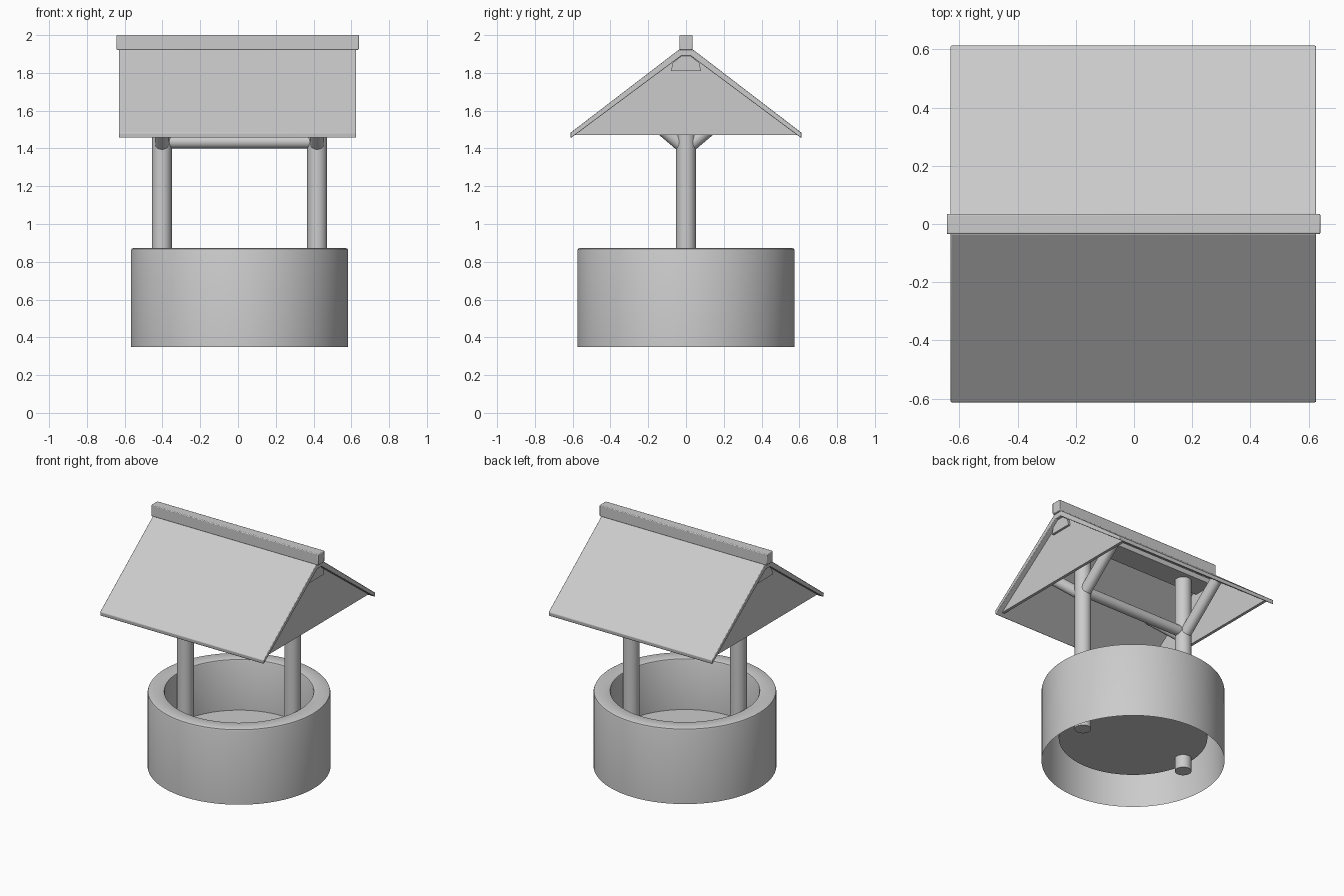
import bpy, bmesh, math
from mathutils import Vector

if "Cube" in bpy.data.objects:
    bpy.data.objects.remove(bpy.data.objects["Cube"])

CX = 0.008  # centre of the well and posts along x


def finish(name, bm, bevel=0.0):
    bmesh.ops.recalc_face_normals(bm, faces=bm.faces)
    me = bpy.data.meshes.new(name)
    bm.to_mesh(me)
    bm.free()
    ob = bpy.data.objects.new(name, me)
    bpy.context.collection.objects.link(ob)
    if bevel:
        m = ob.modifiers.new("bevel", 'BEVEL')
        m.width, m.segments, m.limit_method = bevel, 2, 'ANGLE'
    bpy.context.view_layer.objects.active = ob
    ob.select_set(True)
    bpy.ops.object.shade_smooth_by_angle(angle=math.radians(35))
    ob.select_set(False)
    return ob


def rod(name, a, b, r):
    a, b = Vector(a), Vector(b)
    bm = bmesh.new()
    mat = (b - a).to_track_quat('Z', 'Y').to_matrix().to_4x4()
    mat.translation = (a + b) / 2
    bmesh.ops.create_cone(bm, cap_ends=True, segments=32, radius1=r, radius2=r,
                          depth=(b - a).length, matrix=mat)
    return finish(name, bm)


def prism(name, profile, x0, x1, bevel=0.0):
    """Extrude a (y, z) outline along x."""
    bm = bmesh.new()
    f = bm.faces.new([bm.verts.new((x0, y, z)) for y, z in profile])
    ext = bmesh.ops.extrude_face_region(bm, geom=[f])
    bmesh.ops.translate(bm, vec=(x1 - x0, 0, 0),
                        verts=[v for v in ext['geom'] if isinstance(v, bmesh.types.BMVert)])
    return finish(name, bm, bevel)


# Well wall: lathed open-bottomed shell with rounded rim and inner floor
N = 96
section = [(0.575, 0.35), (0.575, 0.858), (0.5715, 0.8685), (0.562, 0.873),
           (0.478, 0.873), (0.4705, 0.8695), (0.467, 0.862), (0.467, 0.52)]
bm = bmesh.new()
rings = [[bm.verts.new((CX + r * math.cos(2 * math.pi * i / N),
                        r * math.sin(2 * math.pi * i / N), z)) for i in range(N)]
         for r, z in section]
for lo, hi in zip(rings, rings[1:]):
    for i in range(N):
        j = (i + 1) % N
        bm.faces.new((lo[i], lo[j], hi[j], hi[i]))
bm.faces.new(rings[-1])
finish("well_wall", bm)

# Posts with a pair of braces each
for side, x in (("left", CX - 0.411), ("right", CX + 0.411)):
    rod(side + "_post", (x, 0, 0.43), (x, 0, 1.86), 0.0525)
    for end, s in (("front", -1), ("back", 1)):
        rod(f"{side}_{end}_brace", (x, 0, 1.40), (x, s * 0.325, 1.675), 0.0375)

# Axle between the posts
rod("axle", (CX - 0.41, 0, 1.435), (CX + 0.41, 0, 1.435), 0.035)

# Roof panels as one folded slab
half = [(0.61, 1.455), (0.613, 1.482), (0.035, 1.925)]
inner = [(-0.025, 1.89), (0.025, 1.89)]
prism("roof", inner + half + [(-y, z) for y, z in reversed(half)], -0.63, 0.626, 0.004)

# Gable boards closing both ends
gable = [(-0.588, 1.472), (0.588, 1.472), (0.025, 1.892), (-0.025, 1.892)]
prism("left_gable", gable, -0.595, -0.575)
prism("right_gable", gable, 0.57, 0.59)

# Ridge beam under the peak and cap on top
prism("ridge_beam", [(-0.08, 1.81), (0.08, 1.81), (0.07, 1.853), (0.025, 1.889),
                     (-0.025, 1.889), (-0.07, 1.853)], -0.61, 0.605)
prism("ridge_cap", [(-0.035, 1.922), (0.035, 1.922), (0.035, 2.0), (-0.035, 2.0)],
      -0.643, 0.64, 0.005)
